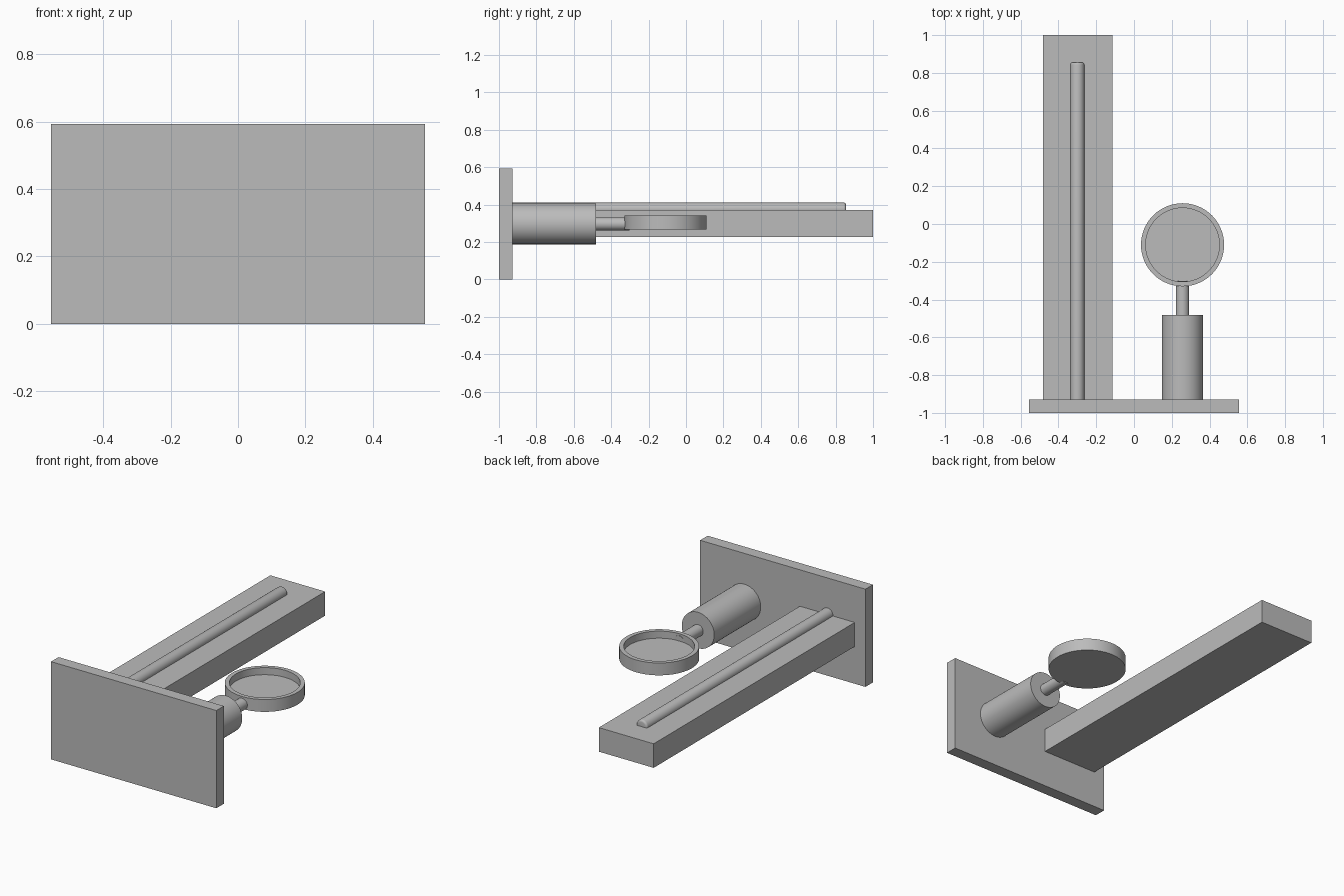
import bpy
import bmesh
import math
from mathutils import Matrix, Vector

cube = bpy.data.objects.get("Cube")
if cube:
    bpy.data.objects.remove(cube, do_unlink=True)

grey = bpy.data.materials.new("plain grey")
grey.use_nodes = True
COLOUR = (0.5, 0.5, 0.5, 1)
grey.diffuse_color = COLOUR
grey.node_tree.nodes["Principled BSDF"].inputs["Base Color"].default_value = COLOUR


def add_object(name, bm, smooth=False):
    bmesh.ops.recalc_face_normals(bm, faces=bm.faces)
    mesh = bpy.data.meshes.new(name)
    bm.to_mesh(mesh)
    bm.free()
    mesh.materials.append(grey)
    obj = bpy.data.objects.new(name, mesh)
    bpy.context.collection.objects.link(obj)
    if smooth:
        bpy.ops.object.select_all(action="DESELECT")
        obj.select_set(True)
        bpy.context.view_layer.objects.active = obj
        bpy.ops.object.shade_smooth_by_angle(angle=math.radians(30))
    return obj


def box(name, low, high):
    low, high = Vector(low), Vector(high)
    bm = bmesh.new()
    bmesh.ops.create_cube(bm, size=1)
    bmesh.ops.scale(bm, vec=high - low, verts=bm.verts)
    bmesh.ops.translate(bm, vec=(low + high) / 2, verts=bm.verts)
    add_object(name, bm)


def lathe(name, profile, origin, along_y=False, sides=64):
    """Closed solid turned from (radius, height) points, capped at both ends."""
    bm = bmesh.new()
    rings = []
    for r, h in profile:
        rings.append([bm.verts.new((r * math.cos(a), r * math.sin(a), h))
                      for a in (2 * math.pi * i / sides for i in range(sides))])
    for a, b in zip(rings, rings[1:]):
        for i in range(sides):
            j = (i + 1) % sides
            bm.faces.new((a[i], a[j], b[j], b[i]))
    bm.faces.new(rings[0])
    bm.faces.new(rings[-1])
    if along_y:
        bmesh.ops.rotate(bm, matrix=Matrix.Rotation(-math.pi / 2, 3, "X"), verts=bm.verts)
    bmesh.ops.translate(bm, vec=origin, verts=bm.verts)
    add_object(name, bm, smooth=True)


# Upright mounting plate and long beam
box("mounting_plate", (-0.555, -1, 0), (0.555, -0.928, 0.593))
box("beam", (-0.483, -0.928, 0.226), (-0.115, 1, 0.372))

# Rod half sunk in the beam, with a rounded end
R, LENGTH, ROUND = 0.037, 1.783, 0.012
end = [(R - ROUND + ROUND * math.cos(t), LENGTH - ROUND + ROUND * math.sin(t))
       for t in (math.pi / 2 * k / 4 for k in range(5))]
lathe("beam_rod", [(R, 0)] + end, (-0.3, -0.928, 0.374), True)

# Barrel, stem and shallow dish
lathe("barrel", [(0.109, 0), (0.109, 0.446)], (0.257, -0.928, 0.297), True)
lathe("stem", [(0.035, 0), (0.035, 0.18)], (0.257, -0.482, 0.297), True)
lathe("dish", [(0.22, 0), (0.22, 0.075), (0.195, 0.075), (0.195, 0.032)],
      (0.257, -0.11, 0.268))
